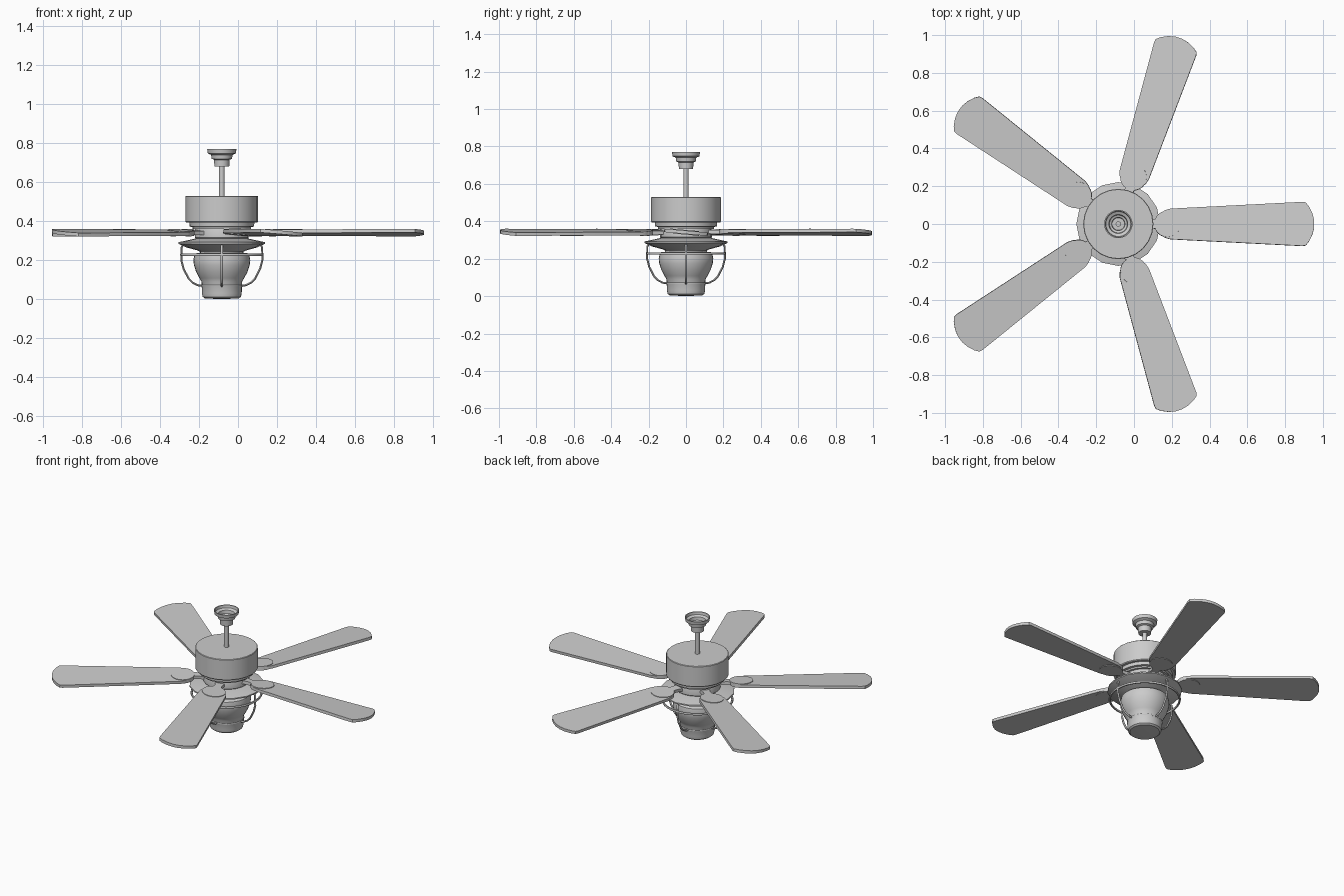
import bpy, bmesh, math
from mathutils import Matrix, Vector

if "Cube" in bpy.data.objects:
    bpy.data.objects.remove(bpy.data.objects["Cube"], do_unlink=True)

CENTRE = Matrix.Translation((-0.083, 0, 0))
BLADES = 5
PITCH = math.radians(-5)

grey = bpy.data.materials.new("plain grey")
grey.use_nodes = True
colour = (0.6, 0.6, 0.6, 1)
grey.diffuse_color = colour
grey.node_tree.nodes["Principled BSDF"].inputs["Base Color"].default_value = colour


def finish(obj, angle=35):
    """Link, colour and shade an object."""
    bpy.context.collection.objects.link(obj)
    obj.data.materials.append(grey)
    bpy.ops.object.select_all(action='DESELECT')
    obj.select_set(True)
    bpy.context.view_layer.objects.active = obj
    if obj.type == 'CURVE':
        bpy.ops.object.convert(target='MESH')
    bpy.ops.object.shade_smooth_by_angle(angle=math.radians(angle))
    return obj


def from_bmesh(name, bm, matrix=CENTRE):
    bmesh.ops.recalc_face_normals(bm, faces=bm.faces)
    mesh = bpy.data.meshes.new(name)
    bm.to_mesh(mesh)
    bm.free()
    obj = bpy.data.objects.new(name, mesh)
    obj.matrix_world = matrix
    return finish(obj)


def lathe(name, profile, sides=32):
    """Spin an (r, z) profile round the vertical axis."""
    bm = bmesh.new()
    verts = [bm.verts.new((r, 0, z)) for r, z in profile]
    edges = [bm.edges.new(pair) for pair in zip(verts, verts[1:])]
    bmesh.ops.spin(bm, geom=verts + edges, axis=(0, 0, 1), cent=(0, 0, 0),
                   angle=math.tau, steps=sides, use_duplicate=False)
    bmesh.ops.remove_doubles(bm, verts=bm.verts, dist=0.0005)
    return from_bmesh(name, bm)


def plate(name, outline, thickness, matrix):
    """Extrude a flat outline, centred on its own plane."""
    bm = bmesh.new()
    face = bm.faces.new([bm.verts.new((x, y, -thickness / 2)) for x, y in outline])
    ext = bmesh.ops.extrude_face_region(bm, geom=[face])
    top = [v for v in ext["geom"] if isinstance(v, bmesh.types.BMVert)]
    bmesh.ops.translate(bm, verts=top, vec=(0, 0, thickness))
    return from_bmesh(name, bm, matrix)


def wire(name, points, radius, closed=False, matrix=CENTRE):
    curve = bpy.data.curves.new(name, 'CURVE')
    curve.dimensions = '3D'
    curve.bevel_depth = radius
    curve.bevel_resolution = 1
    curve.use_fill_caps = not closed
    spline = curve.splines.new('POLY')
    spline.points.add(len(points) - 1)
    for p, co in zip(spline.points, points):
        p.co = (*co, 1)
    spline.use_cyclic_u = closed
    obj = bpy.data.objects.new(name, curve)
    obj.matrix_world = matrix
    return finish(obj, 60)


def circle(radius, z, steps=32):
    return [(radius * math.cos(i * math.tau / steps),
             radius * math.sin(i * math.tau / steps), z) for i in range(steps)]


# Ceiling mount: an open stepped cup
lathe("ceiling_canopy", [(0, .68), (.038, .68), (.04, .715), (.052, .72), (.055, .74),
                         (.072, .748), (.075, .77), (.069, .77), (.066, .753),
                         (.05, .745), (.047, .725), (.035, .72), (.033, .69), (0, .69)])
lathe("down_rod", [(0, .52), (.014, .52), (.014, .70), (0, .70)], 16)

# Motor housing with stepped underside and hub
lathe("motor_housing", [(0, .53), (.183, .53), (.186, .527), (.186, .398), (.182, .393),
                        (.167, .393), (.165, .372), (.15, .37), (.15, .36), (0, .36)], 24)
lathe("blade_hub", [(0, .37), (.132, .37), (.138, .355), (.138, .315), (.13, .305),
                    (0, .305)], 24)

# Flared shade and lamp holder
lathe("lamp_shade", [(0, .312), (.13, .312), (.222, .292), (.222, .284), (.18, .265),
                     (.125, .25), (.11, .243), (0, .243)], 16)
lathe("lamp_holder", [(0, .25), (.112, .25), (.112, .222), (0, .222)], 24)

# Glass lantern
lathe("glass_globe", [(0, .236), (.13, .236), (.14, .23), (.146, .2), (.143, .175),
                      (.132, .14), (.115, .108), (.104, .09), (.102, .03),
                      (.098, .012), (.088, .004), (0, 0)])

# Wire cage
wire("cage_ring", circle(.208, .228), .007, True)
wire("cage_lower_ring", circle(.101, .068), .005, True)
cage_path = [(.195, 0, .285), (.207, 0, .265), (.208, 0, .2), (.196, 0, .155),
             (.17, 0, .105), (.15, 0, .085), (.125, 0, .072), (.1, 0, .068)]
for i in range(4):
    wire(f"cage_wire_{i + 1}", cage_path, .006,
         matrix=CENTRE @ Matrix.Rotation(i * math.pi / 2, 4, 'Z'))

# Blades, each with an iron made of an arm and a round pad
half_blade = [(.215, .03), (.225, .055), (.245, .072), (.275, .081), (.975, .117),
              (.992, .114), (1.01, .092), (1.028, .055), (1.037, .018)]
blade_outline = half_blade + [(x, -y) for x, y in reversed(half_blade)]
pad_outline = [(.26 + x, y) for x, y, z in circle(.07, 0, 24)]
arm_outline = [(.12, -.032), (.17, -.022), (.23, -.03), (.23, .03), (.17, .022), (.12, .032)]
for i in range(BLADES):
    turn = (CENTRE @ Matrix.Translation((0, 0, .341))
            @ Matrix.Rotation(i * math.tau / BLADES, 4, 'Z')
            @ Matrix.Rotation(PITCH, 4, 'X'))
    plate(f"blade_{i + 1}", blade_outline, .018, turn)
    plate(f"blade_pad_{i + 1}", pad_outline, .025, turn)
    plate(f"blade_arm_{i + 1}", arm_outline, .02, turn)
